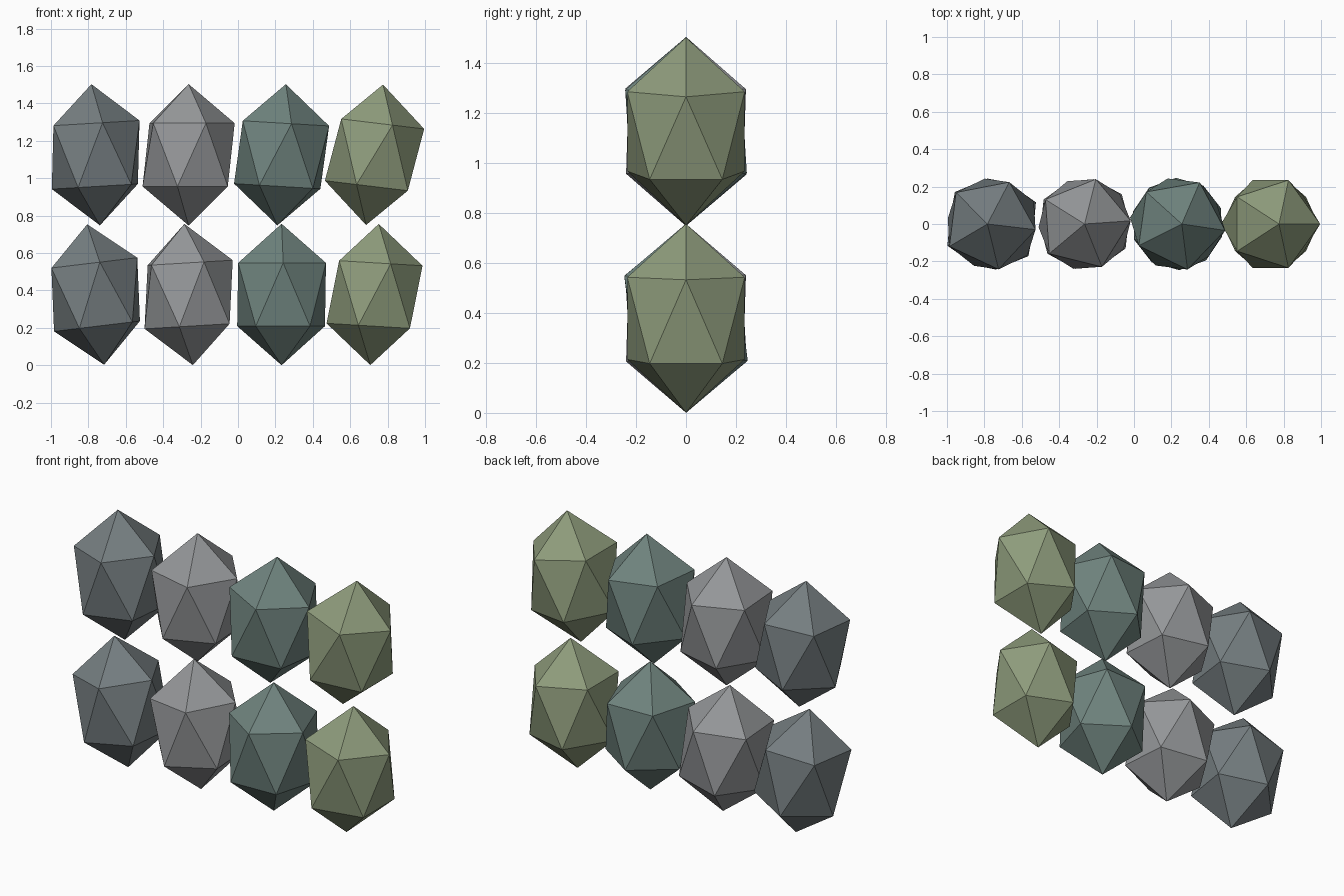
import bpy, math
from mathutils import Matrix, Vector

if "Cube" in bpy.data.objects:
    bpy.data.objects.remove(bpy.data.objects["Cube"])

RADIUS, HALF_HEIGHT = 0.276, 0.378
ROW_PITCH, COL_PITCH, FIRST_X = 0.747, 0.497, -0.761
TILT_STEP = 0.06

# one colour per column
COLOURS = [("slate", (0.18, 0.21, 0.22)), ("stone_grey", (0.30, 0.31, 0.32)),
           ("teal_grey", (0.16, 0.23, 0.21)), ("moss", (0.27, 0.33, 0.20))]
# turn about the long axis, in degrees, per row
TURNS = [(-8, 4, -16, 0), (-7, 4, -8, 0)]


def stone(name, centre, tilt, turn, mat):
    """Stretched icosahedron, turned about its axis and then leaned sideways."""
    bpy.ops.mesh.primitive_ico_sphere_add(subdivisions=1, radius=1)
    ob = bpy.context.object
    ob.name = name
    scale = Matrix.Diagonal((RADIUS, RADIUS, HALF_HEIGHT, 1))
    ob.data.transform(Matrix.Rotation(tilt, 4, 'Y')
                      @ Matrix.Rotation(math.radians(turn), 4, 'Z') @ scale)
    ob.location = centre
    ob.data.materials.append(mat)


# two rows of four leaning stones
for col, (label, rgb) in enumerate(COLOURS):
    mat = bpy.data.materials.new(label)
    mat.diffuse_color = (*rgb, 1)
    mat.use_nodes = True
    mat.node_tree.nodes["Principled BSDF"].inputs["Base Color"].default_value = mat.diffuse_color
    for row in range(2):
        centre = Vector((FIRST_X + col * COL_PITCH, 0, HALF_HEIGHT + row * ROW_PITCH))
        stone(f"{label}_stone_{('lower', 'upper')[row]}", centre,
              (col + row - 2) * TILT_STEP, TURNS[row][col], mat)
